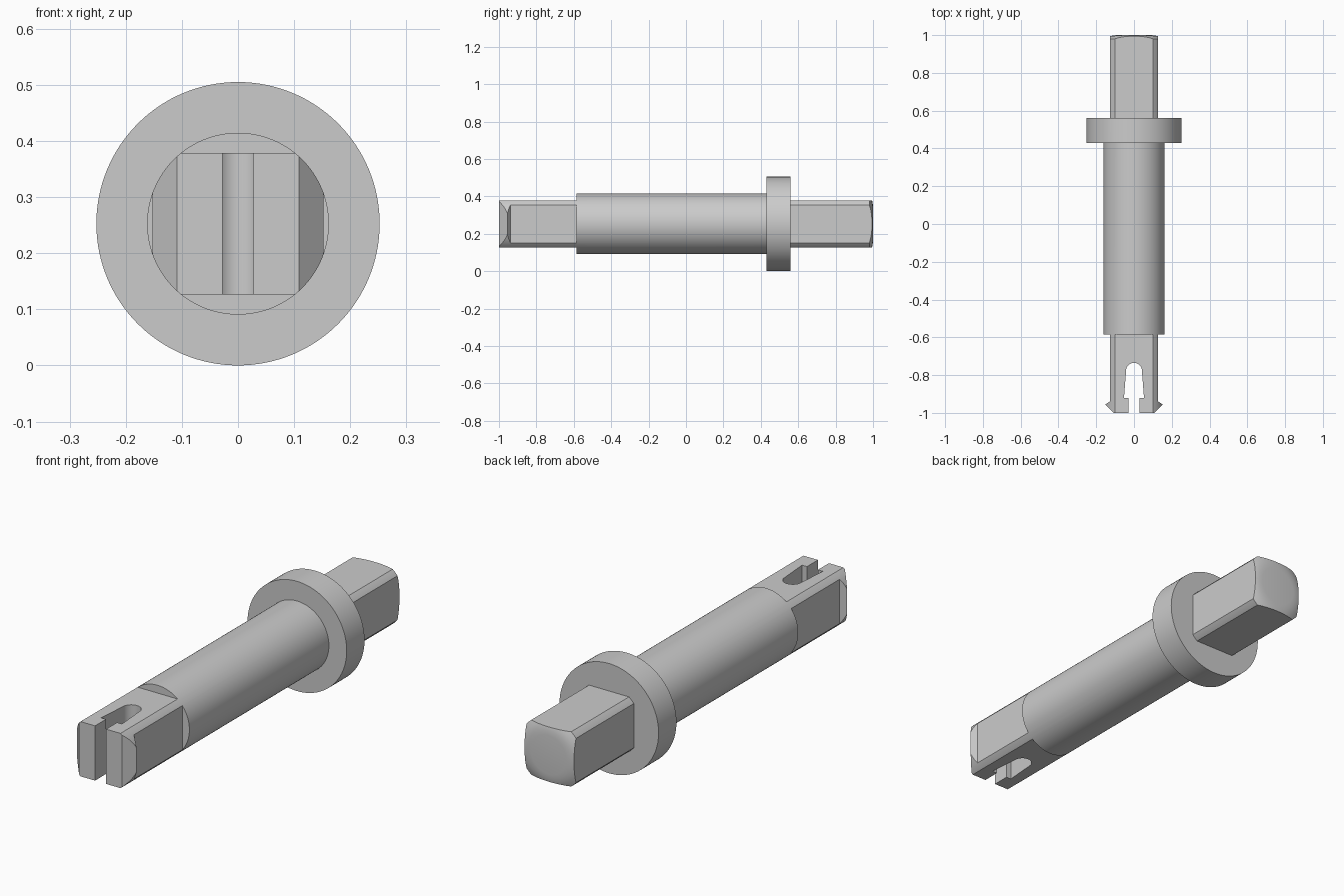
import bpy, bmesh, math

if "Cube" in bpy.data.objects:
    bpy.data.objects.remove(bpy.data.objects["Cube"])

AXIS_Z = 0.2525   # height of the turning axis
R = 0.162         # shaft radius
F = 0.126         # half width across the square flats


def finish(name, bm):
    bmesh.ops.remove_doubles(bm, verts=bm.verts, dist=1e-5)
    bmesh.ops.recalc_face_normals(bm, faces=bm.faces)
    mesh = bpy.data.meshes.new(name)
    bm.to_mesh(mesh)
    bm.free()
    obj = bpy.data.objects.new(name, mesh)
    bpy.context.collection.objects.link(obj)
    return obj


def lathe(name, profile, steps=128):
    """Revolve (radius, y) points about the pin axis."""
    bm = bmesh.new()
    vs = [bm.verts.new((r, y, AXIS_Z)) for r, y in profile]
    es = [bm.edges.new(p) for p in zip(vs, vs[1:])]
    bmesh.ops.spin(bm, geom=vs + es, cent=(0, 0, AXIS_Z), axis=(0, 1, 0),
                   angle=math.tau, steps=steps, use_merge=True)
    return finish(name, bm)


def prism(name, outline, z0, z1):
    """Extrude an (x, y) outline between two heights."""
    bm = bmesh.new()
    face = bm.faces.new([bm.verts.new((x, y, z0)) for x, y in outline])
    ext = bmesh.ops.extrude_face_region(bm, geom=[face])["geom"]
    bmesh.ops.translate(bm, vec=(0, 0, z1 - z0),
                        verts=[v for v in ext if isinstance(v, bmesh.types.BMVert)])
    return finish(name, bm)


def rect(x0, x1, y0, y1):
    return [(x0, y0), (x1, y0), (x1, y1), (x0, y1)]


def cut(target, cutter):
    cutter.hide_render = True
    mod = target.modifiers.new("cut", 'BOOLEAN')
    mod.operation, mod.solver, mod.object = 'DIFFERENCE', 'EXACT', cutter
    bpy.context.view_layer.objects.active = target
    bpy.ops.object.modifier_apply(modifier=mod.name)
    bpy.data.objects.remove(cutter)


# turned blank: shaft, collar and slightly domed rear end
pin = lathe("clip_pin", [
    (0, -1), (R, -1), (R, 0.43), (AXIS_Z, 0.43), (AXIS_Z, 0.56), (R, 0.56),
    (R, 0.980), (0.15, 0.986), (0.138, 0.991), (0.126, 0.995), (0.11, 0.998),
    (0.09, 1.0), (0, 1.0)])

# flats: top and bottom of both ends, sides of the rear end, barbed front sides
for s in (-1, 1):
    z0, z1 = sorted((AXIS_Z + s * F, AXIS_Z + s * 0.3))
    cut(pin, prism("rear_flat_cutter", rect(-0.3, 0.3, 0.56, 1.05), z0, z1))
    cut(pin, prism("front_flat_cutter", rect(-0.3, 0.3, -1.05, -0.585), z0, z1))
    x0, x1 = sorted((s * F, s * 0.3))
    cut(pin, prism("rear_side_cutter", rect(x0, x1, 0.56, 1.05), -0.1, 0.6))
    barb = [(F, -0.585), (F, -0.938), (0.152, -0.955), (0.109, -1.0),
            (0.0994, -1.01), (0.3, -1.01), (0.3, -0.585)]
    cut(pin, prism("barb_cutter", [(s * x, y) for x, y in barb], -0.1, 0.6))

# keyhole slot between the two prongs
half = [(0.028, -1.05), (0.028, -0.92), (0.053, -0.92)]
half += [(0.042 * math.cos(a), -0.777 + 0.042 * math.sin(a))
         for a in (i * math.pi / 24 for i in range(12))]
slot = half + [(0, -0.735)] + [(-x, y) for x, y in reversed(half)]
cut(pin, prism("slot_cutter", slot, -0.1, 0.6))

bpy.ops.object.select_all(action='DESELECT')
pin.select_set(True)
bpy.context.view_layer.objects.active = pin
bpy.ops.object.shade_smooth_by_angle(angle=math.radians(25))
